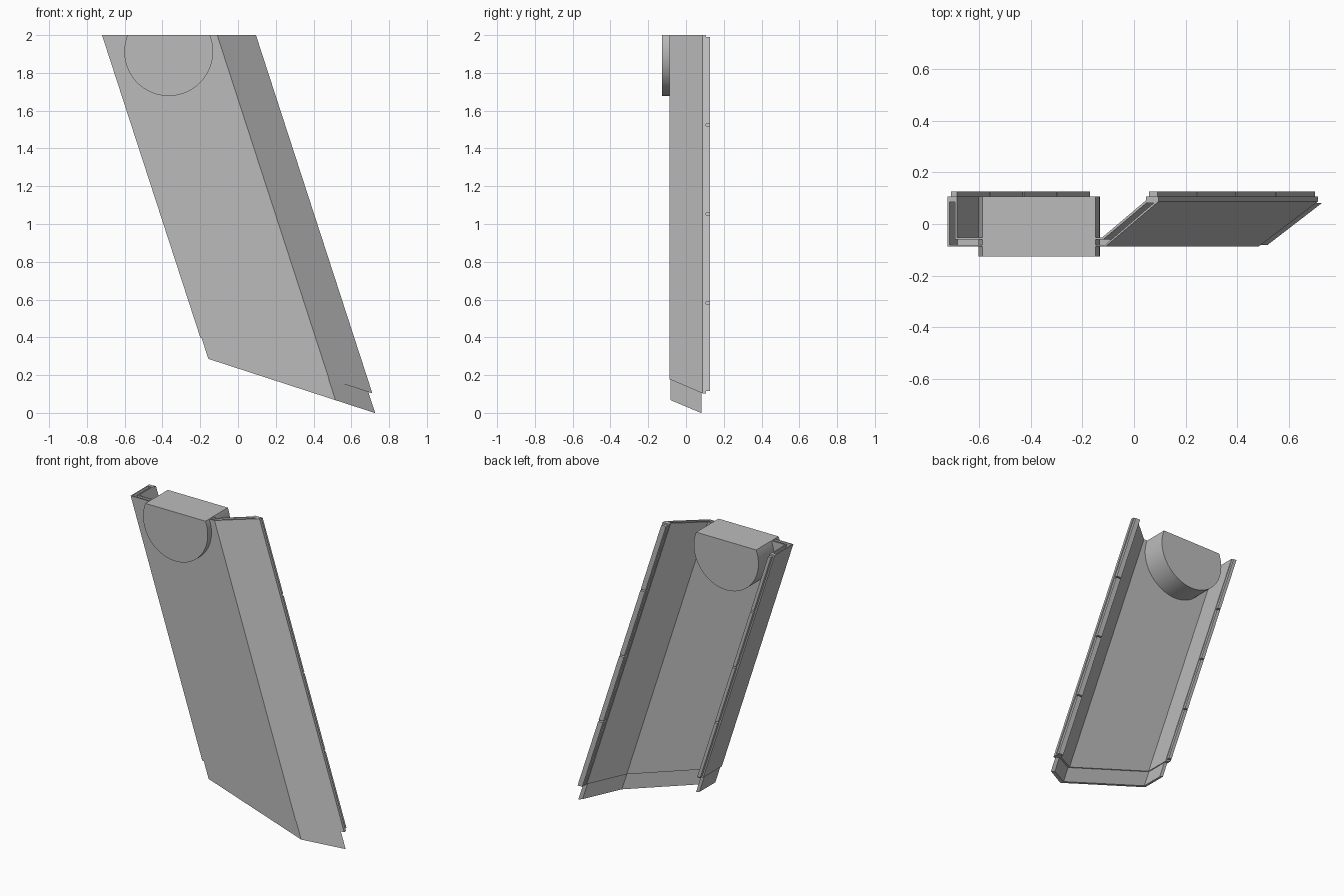
import bpy, bmesh, math

if "Cube" in bpy.data.objects:
    bpy.data.objects.remove(bpy.data.objects["Cube"], do_unlink=True)

TOP = 2.0
K = 0.325          # sideways shift per unit of height
HUB_X, HUB_Z = -0.367, 1.913

grey = bpy.data.materials.new("plain grey")
grey.use_nodes = True
colour = (0.5, 0.5, 0.5, 1)
grey.diffuse_color = colour
grey.node_tree.nodes["Principled BSDF"].inputs["Base Color"].default_value = colour


def make(name, bm):
    bmesh.ops.recalc_face_normals(bm, faces=bm.faces)
    mesh = bpy.data.meshes.new(name)
    bm.to_mesh(mesh)
    bm.free()
    ob = bpy.data.objects.new(name, mesh)
    bpy.context.collection.objects.link(ob)
    mesh.materials.append(grey)
    return ob


def slant(c):
    """Height at which the sweep meets the sloping end plane."""
    return lambda x: (c - K * x - TOP * K * K) / (1 - K * K)


def level(z):
    return lambda x: z


def sweep(name, profile, low, high):
    """Skewed prism; the profile is given as it lies at the top."""
    bm = bmesh.new()
    rings = [[bm.verts.new((x + K * (TOP - h(x)), y, h(x))) for x, y in profile]
             for h in (low, high)]
    n = len(profile)
    bm.faces.new(rings[0])
    bm.faces.new(rings[1])
    for i in range(n):
        j = (i + 1) % n
        bm.faces.new((rings[0][i], rings[0][j], rings[1][j], rings[1][i]))
    return make(name, bm)


def cylinder(name, x, z, radius, y0, y1, sides=96):
    bm = bmesh.new()
    bmesh.ops.create_cone(bm, cap_ends=True, segments=sides, radius1=radius,
                          radius2=radius, depth=y1 - y0)
    for v in bm.verts:
        px, py, pz = v.co
        v.co = (x + px, (y0 + y1) / 2 + pz, z + py)
    return make(name, bm)


def cut(ob, cutter):
    mod = ob.modifiers.new("cut", 'BOOLEAN')
    mod.operation = 'DIFFERENCE'
    mod.solver = 'EXACT'
    mod.object = cutter
    bpy.context.view_layer.objects.active = ob
    bpy.ops.object.modifier_apply(modifier=mod.name)
    bpy.data.objects.remove(cutter, do_unlink=True)


# Channel: side wall, front plate and angled wing
shell = [(-0.72, 0.107), (-0.72, -0.087), (-0.11, -0.087), (0.095, 0.087),
         (0.095, 0.107), (0.047, 0.107), (0.047, 0.092), (-0.123, -0.052),
         (-0.684, -0.052), (-0.684, 0.107)]
tongue = [(-0.714, 0.085), (-0.714, -0.081), (-0.112, -0.081), (0.076, 0.081),
          (0.048, 0.081), (-0.119, -0.06), (-0.692, -0.06), (-0.692, 0.085)]
channel = sweep("channel", shell, slant(0.335), level(TOP))
cut(channel, sweep("slot_cutter", tongue, level(TOP - 0.1), level(TOP + 0.05)))
cut(channel, cylinder("hub_opening", HUB_X, HUB_Z, 0.231, -0.3, 0.3))

# Tongue at the lower end that fits the slot of the next piece
sweep("joining_tongue", tongue, slant(0.235), slant(0.345))

# Hub cup with a drilled back plate, trimmed level with the top
hub = cylinder("hub_cup", HUB_X, HUB_Z, 0.235, -0.126, 0.107)
cut(hub, cylinder("cavity", HUB_X, HUB_Z, 0.227, -0.3, 0.079))
cut(hub, cylinder("axle_hole", HUB_X, HUB_Z, 0.041, 0, 0.3, 48))
for i in range(4):
    a = i * math.pi / 2
    cut(hub, cylinder("bolt_hole", HUB_X + 0.09 * math.cos(a),
                      HUB_Z + 0.09 * math.sin(a), 0.029, 0, 0.3, 32))
bm = bmesh.new()
bmesh.ops.create_cube(bm, size=1.0)
for v in bm.verts:
    v.co.x += HUB_X
    v.co.z += TOP + 0.5
cut(hub, make("top_trim", bm))
bpy.ops.object.select_all(action='DESELECT')
hub.select_set(True)
bpy.context.view_layer.objects.active = hub
bpy.ops.object.shade_smooth_by_angle(angle=math.radians(30))

# Segmented rails along both rear edges
for side, x0, x1, bottom in (("right", -0.71, -0.688, 0.4), ("left", 0.054, 0.088, 0.11)):
    step = (TOP - 0.005 - bottom) / 4
    rail = [(x0, 0.106), (x1, 0.106), (x1, 0.126), (x0, 0.126)]
    for i in range(4):
        z = bottom + i * step
        sweep(f"{side}_rail_{i + 1}", rail, level(z + 0.005), level(z + step - 0.005))
